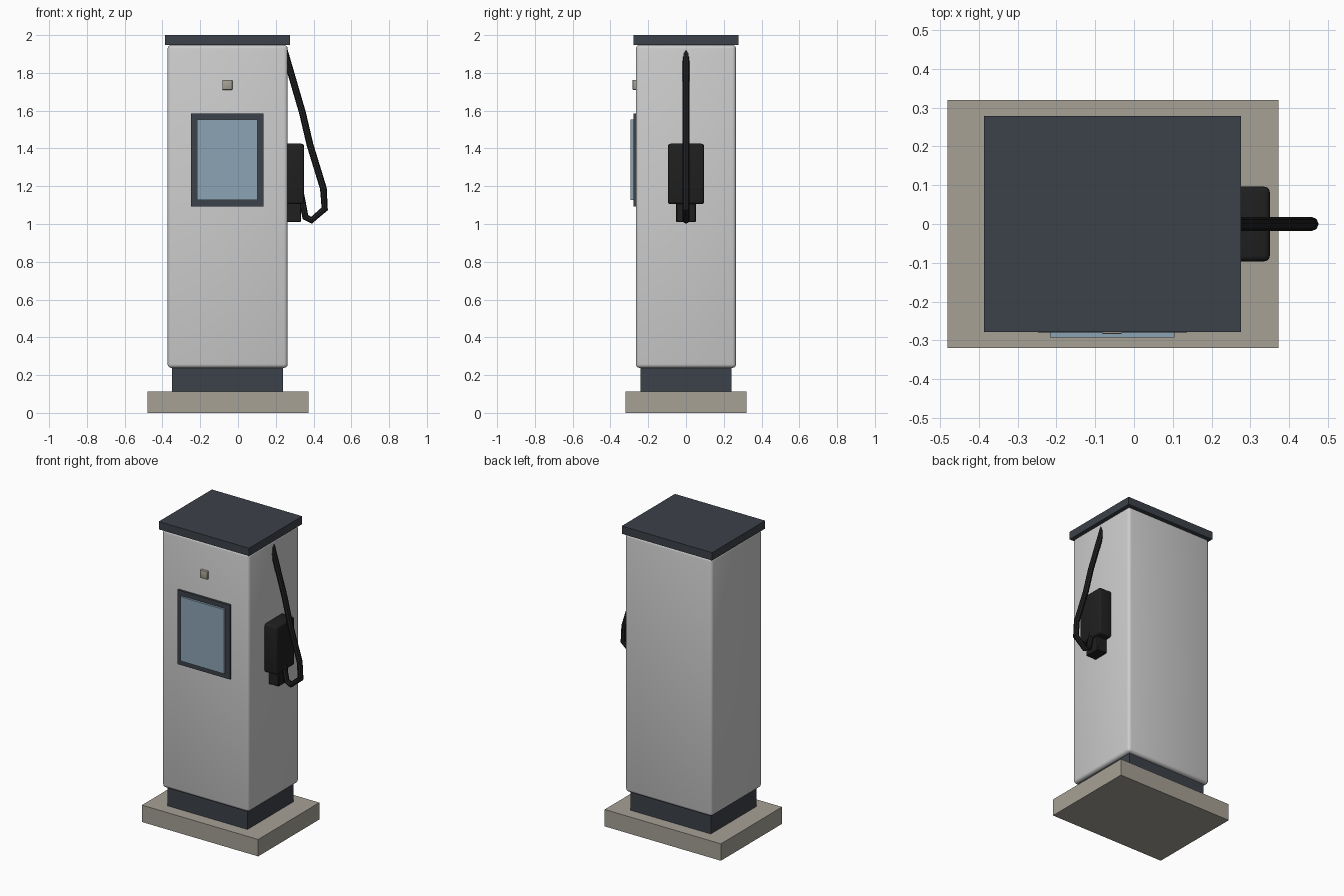
import bpy
from math import radians

cube = bpy.data.objects.get("Cube")
if cube:
    bpy.data.objects.remove(cube, do_unlink=True)


def make_material(name, rgb):
    mat = bpy.data.materials.new(name)
    mat.use_nodes = True
    color = (*rgb, 1.0)
    mat.diffuse_color = color
    mat.node_tree.nodes["Principled BSDF"].inputs["Base Color"].default_value = color
    return mat


light_grey = make_material("light grey paint", (0.61, 0.61, 0.61))
slate = make_material("dark slate", (0.045, 0.054, 0.067))
concrete = make_material("warm concrete", (0.38, 0.355, 0.30))
glass = make_material("pale blue glass", (0.265, 0.37, 0.455))
rubber = make_material("black rubber", (0.014, 0.014, 0.014))


def box(name, xs, ys, zs, mat, bevel=0.0, segments=3):
    """Box spanning the given ranges, optionally with rounded edges."""
    spans = (xs, ys, zs)
    bpy.ops.mesh.primitive_cube_add(size=1, location=[(a + b) / 2 for a, b in spans])
    ob = bpy.context.object
    ob.name = name
    ob.scale = [b - a for a, b in spans]
    bpy.ops.object.transform_apply(location=False, rotation=False, scale=True)
    ob.data.materials.append(mat)
    if bevel:
        mod = ob.modifiers.new("rounded edges", "BEVEL")
        mod.width = bevel
        mod.segments = segments
        bpy.ops.object.modifier_apply(modifier=mod.name)
        bpy.ops.object.shade_smooth_by_angle(angle=radians(40))
    return ob


def half(size):
    return (-size, size)


# Base and cabinet
box("base_slab", (-0.48, 0.372), half(0.32), (0, 0.112), concrete)
box("plinth", (-0.35, 0.238), half(0.24), (0.112, 0.25), slate)
box("cabinet", (-0.373, 0.263), half(0.265), (0.238, 1.948), light_grey, 0.02)
box("roof_cap", (-0.386, 0.276), half(0.278), (1.948, 2.0), slate)

# Front panel details
box("screen_frame", (-0.248, 0.136), (-0.279, -0.25), (1.093, 1.585), slate)
box("screen", (-0.217, 0.104), (-0.293, -0.25), (1.127, 1.553), glass)
box("card_reader", (-0.083, -0.03), (-0.283, -0.25), (1.71, 1.763), concrete, 0.004, 2)

# Connector holder on the left side
box("connector_holster", (0.24, 0.35), half(0.096), (1.105, 1.425), rubber, 0.014)
box("connector_handle", (0.25, 0.334), half(0.052), (1.01, 1.13), rubber, 0.004, 1)

# Charging cable, hanging from the top of the cabinet and looping into the handle
path = [(0.242, 1.93), (0.341, 1.59), (0.381, 1.42), (0.452, 1.188),
        (0.459, 1.08), (0.389, 1.02), (0.357, 1.037), (0.33, 1.17)]
curve = bpy.data.curves.new("charging_cable", "CURVE")
curve.dimensions = "3D"
curve.bevel_depth = 0.018
curve.bevel_resolution = 2
curve.use_fill_caps = True
spline = curve.splines.new("POLY")
spline.points.add(len(path) - 1)
for point, (x, z) in zip(spline.points, path):
    point.co = (x, 0, z, 1)
curve.materials.append(rubber)
cable = bpy.data.objects.new("charging_cable", curve)
bpy.context.collection.objects.link(cable)
bpy.ops.object.select_all(action="DESELECT")
cable.select_set(True)
bpy.context.view_layer.objects.active = cable
bpy.ops.object.convert(target="MESH")
bpy.ops.object.shade_smooth_by_angle(angle=radians(30))
